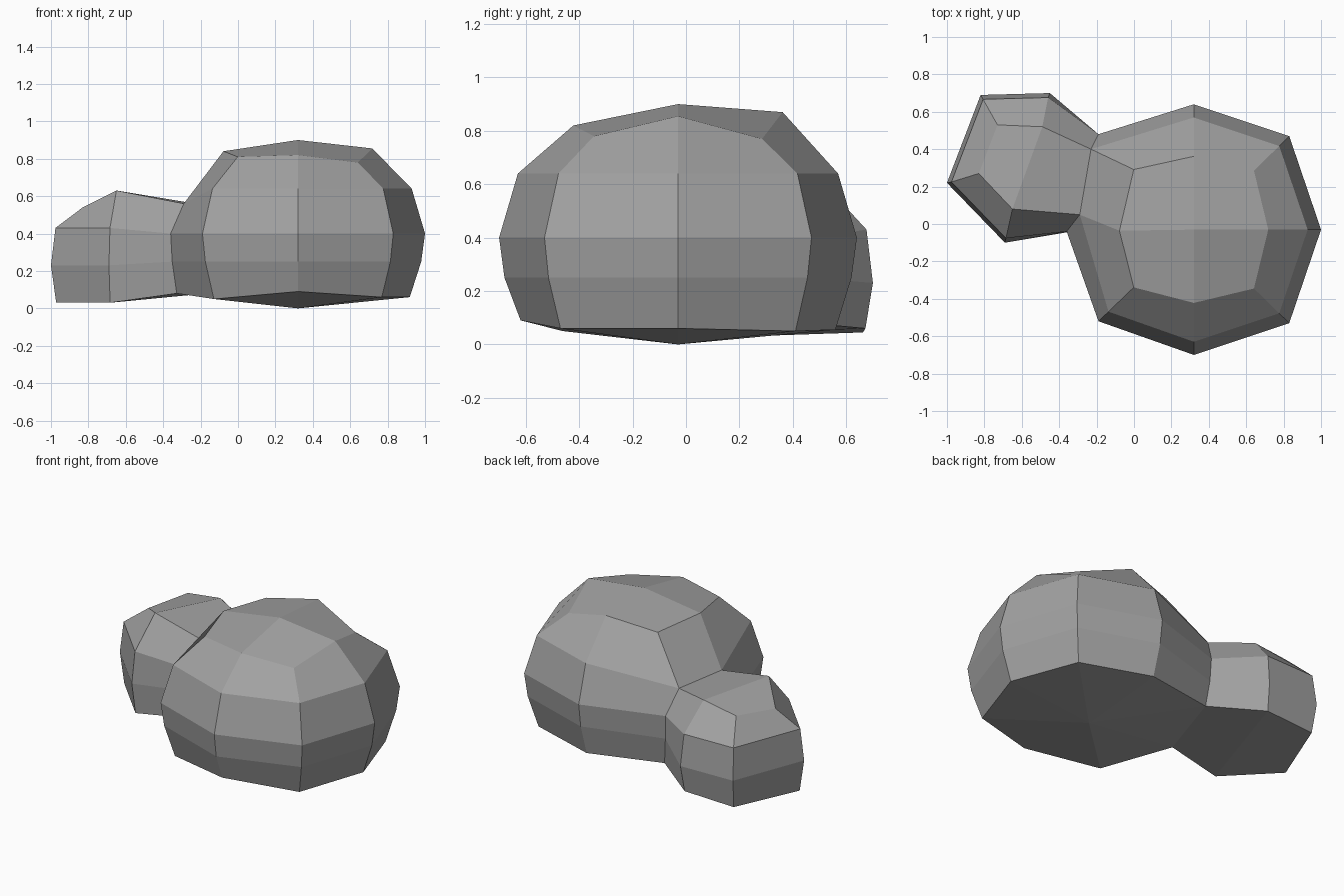
import bpy
import bmesh

if "Cube" in bpy.data.objects:
    bpy.data.objects.remove(bpy.data.objects["Cube"], do_unlink=True)

stone = bpy.data.materials.new("stone_grey")
stone.use_nodes = True
GREY = (0.36, 0.36, 0.36, 1)
stone.diffuse_color = GREY
stone.node_tree.nodes["Principled BSDF"].inputs["Base Color"].default_value = GREY

# Widest outline, anticlockwise from the front of the large boulder
outline = [(.32, -.70), (.83, -.53), (1, -.03), (.83, .47), (.32, .64), (-.19, .48),
           (-.45, .70), (-.82, .69), (-1, .22), (-.69, -.10), (-.36, -.04), (-.19, -.52)]
lobe = range(6, 10)
neck = {5: (-.23, .40, .56), 10: (-.29, .05, .56)}
main = [c for c in range(12) if c not in lobe]
big_centre, lobe_centre = (.32, -.03), (-.6, .3)

# Crown corners of the small lobe, and heights of the crown and base corners
lobe_crown = [(-.49, .52, .60), (-.73, .53, .565), (-.83, .27, .54), (-.65, .08, .63)]
crown_z = [.82, .78, .855, .77, .87, .82, .84, .81]
base_z = [.09, .06, .06, .05, .055, .08, .06, .045, .03, .03, .08, .05]

# Rings from shoulder to base: scale and height for the boulder and the lobe
big_rings = [(.895, .64), (1, .40), (.97, .25), (.88, None)]
lobe_rings = [None, (.94, .43), (1, .23), (.93, None)]

bm = bmesh.new()


def scaled(column, centre, factor, z):
    x, y = outline[column]
    cx, cy = centre
    return bm.verts.new((cx + (x - cx) * factor, cy + (y - cy) * factor, z))


rings = []
for level in range(4):
    ring = []
    for c in range(12):
        if level == 0 and c in neck:
            ring.append(bm.verts.new(neck[c]))
        elif level == 0 and c in lobe:
            ring.append(bm.verts.new(lobe_crown[c - 6]))
        else:
            inside = c in lobe
            factor, z = (lobe_rings if inside else big_rings)[level]
            if c in neck:
                factor = 1 - (1 - factor) * .4
            ring.append(scaled(c, lobe_centre if inside else big_centre, factor,
                               base_z[c] if z is None else z))
    rings.append(ring)

# Sides around the whole rock
for upper, lower in zip(rings, rings[1:]):
    for c in range(12):
        n = (c + 1) % 12
        bm.faces.new((upper[c], lower[c], lower[n], upper[n]))

# Crown of the large boulder
crown = [scaled(c, big_centre, .63 if i % 2 else .585, crown_z[i])
         for i, c in enumerate(main)]
peak = bm.verts.new((*big_centre, .90))
top = rings[0]
for i in range(8):
    j = (i + 1) % 8
    bm.faces.new((crown[i], top[main[i]], top[main[j]], crown[j]))
for i in range(0, 8, 2):
    bm.faces.new((peak, crown[i], crown[i + 1], crown[(i + 2) % 8]))

# Top and underside of the small lobe
for ring in (rings[0], rings[-1]):
    bm.faces.new((ring[5], ring[6], ring[9], ring[10]))
    bm.faces.new([ring[c] for c in lobe])

# Shallow point under the large boulder
bottom = bm.verts.new((*big_centre, 0))
base = rings[-1]
for i in range(8):
    bm.faces.new((bottom, base[main[(i + 1) % 8]], base[main[i]]))

bmesh.ops.recalc_face_normals(bm, faces=bm.faces)
mesh = bpy.data.meshes.new("rock")
bm.to_mesh(mesh)
bm.free()
mesh.materials.append(stone)
rock = bpy.data.objects.new("rock", mesh)
bpy.context.scene.collection.objects.link(rock)
